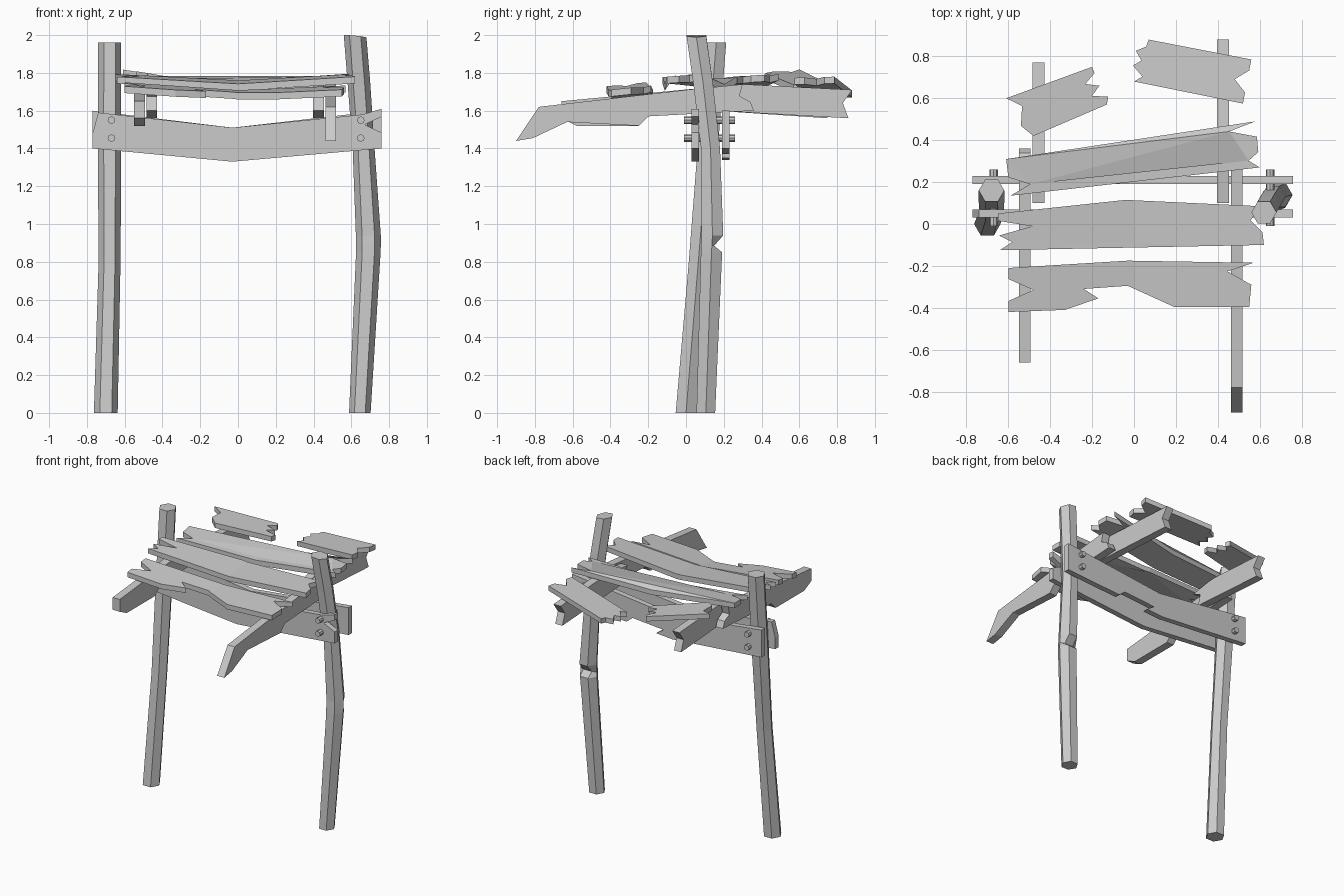
import bpy, bmesh, math
from mathutils import Vector

cube = bpy.data.objects.get("Cube")
if cube:
    bpy.data.objects.remove(cube, do_unlink=True)

GREY = (.6, .6, .6, 1)
wood = bpy.data.materials.new("weathered_grey")
wood.use_nodes = True
wood.diffuse_color = GREY
wood.node_tree.nodes["Principled BSDF"].inputs["Base Color"].default_value = GREY


def finish(name, bm):
    """Turn a bmesh into a named grey wooden part."""
    bmesh.ops.recalc_face_normals(bm, faces=bm.faces[:])
    mesh = bpy.data.meshes.new(name)
    bm.to_mesh(mesh)
    bm.free()
    mesh.materials.append(wood)
    part = bpy.data.objects.new(name, mesh)
    bpy.context.scene.collection.objects.link(part)
    return part


def splinters(start, end, depths):
    """Evenly spaced teeth from start to end, each pushed inward by its depth."""
    start, end = Vector(start), Vector(end)
    along = end - start
    inward = Vector((-along.y, along.x)).normalized()
    count = len(depths) + 1
    teeth = [start + along * (i / count) + inward * d for i, d in enumerate(depths, 1)]
    return [start, *teeth, end]


def flat(u, v, w):
    return Vector((u, v, w))


def upright(u, v, w):
    return Vector((u, w, v))


def lengthwise(u, v, w):
    return Vector((w, u, v))


def board(name, outline, place, near, thickness, sag=0, slope_x=0, slope_y=0):
    """Extrude an outline into a board, then fold it at the middle and tilt it."""
    bm = bmesh.new()
    face = bm.faces.new([bm.verts.new(place(u, v, near)) for u, v in outline])
    extruded = bmesh.ops.extrude_face_region(bm, geom=[face])["geom"]
    bmesh.ops.translate(bm, vec=place(0, 0, thickness),
                        verts=[g for g in extruded if isinstance(g, bmesh.types.BMVert)])
    bmesh.ops.triangulate(bm, faces=[f for f in bm.faces if len(f.verts) > 4])
    if sag:
        bmesh.ops.bisect_plane(bm, geom=bm.verts[:] + bm.edges[:] + bm.faces[:],
                               plane_co=(0, 0, 0), plane_no=(1, 0, 0))
    for v in bm.verts:
        v.co.z += sag * abs(v.co.x) + slope_x * v.co.x + slope_y * v.co.y
    bmesh.ops.dissolve_limit(bm, angle_limit=.01, verts=bm.verts[:], edges=bm.edges[:])
    return finish(name, bm)


def post(name, rings, notch_ring=None):
    """Six-sided log lofted through rings of x, y, z and radius."""
    bm = bmesh.new()
    loops = []
    for index, (x, y, z, radius) in enumerate(rings):
        loop = []
        for corner in range(6):
            angle = corner * math.pi / 3
            offset = radius * math.sin(angle)
            if index == notch_ring and offset > .01:
                offset -= .045
            loop.append(bm.verts.new((x + radius * math.cos(angle), y + offset, z)))
        loops.append(loop)
    for low, high in zip(loops, loops[1:]):
        for k in range(6):
            bm.faces.new((low[k], low[k - 1], high[k - 1], high[k]))
    bm.faces.new(loops[0])
    bm.faces.new(loops[-1])
    return finish(name, bm)


# Posts: one leaning, one bowed with a notch and a slanted top
post("right_post", [(-.7, 0, 0, .063), (-.68, .065, .8, .058),
                    (-.68, .115, 1.4, .062), (-.68, .16, 1.96, .061)])
bowed = post("left_post", [(.645, .105, 0, .057), (.69, .135, .85, .065),
                           (.69, .137, .885, .066), (.69, .14, .94, .066),
                           (.665, .13, 1.4, .058), (.64, .09, 1.75, .06),
                           (.62, .055, 1.99, .06)], notch_ring=2)
for v in bowed.data.vertices:
    if v.co.z > 1.95:
        v.co.z += .01 - .2 * max(0, v.co.x - .62)

# Cross beams clamping the posts
BEAM_THICKNESS = .04
board("front_beam",
      [(-.77, 1.4), (-.03, 1.33)]
      + splinters((.76, 1.4), (.76, 1.61), (0, 0, .09, 0))
      + [(.66, 1.58), (-.03, 1.51), (-.74, 1.59), (-.77, 1.48)],
      upright, .03, BEAM_THICKNESS)
board("rear_beam",
      [(-.77, 1.4), (-.05, 1.34), (.08, 1.35), (.02, 1.39), (.27, 1.41), (.32, 1.37),
       (.76, 1.4), (.76, 1.6), (-.03, 1.51), (-.77, 1.6)],
      upright, .19, BEAM_THICKNESS)

# Bolts through both beams
for side, x in (("right", -.67), ("left", .65)):
    for level, z in (("lower", 1.455), ("upper", 1.55)):
        bpy.ops.mesh.primitive_cylinder_add(vertices=8, radius=.02, depth=.27,
                                            location=(x, .125, z),
                                            rotation=(math.pi / 2, 0, 0))
        bolt = bpy.context.object
        bolt.name = f"{side}_{level}_bolt"
        bolt.data.materials.append(wood)

# Broken joists, in a front and a rear length on each side
JOIST_THICKNESS = .057
front_ends = {
    "left": ([(-.78, 1.62), (-.9, 1.44), (-.81, 1.455), (-.63, 1.54)], .462),
    "right": ([(-.66, 1.65), (-.66, 1.56), (-.58, 1.52)], -.55),
}
for side, (tip, x) in front_ends.items():
    board(f"{side}_front_joist",
          tip + [(-.25, 1.52), (-.2, 1.57)]
          + splinters((.36, 1.6), (.3, 1.74), (0, .04)) + [(0, 1.71)],
          lengthwise, x, JOIST_THICKNESS)
for side, x, back in (("left", .397, .88), ("right", -.485, .77)):
    board(f"{side}_rear_joist",
          splinters((back - .02, 1.56), (back, 1.71), (.04,))
          + [(.3, 1.74)] + splinters((.1, 1.71), (.15, 1.6), (.05,)),
          lengthwise, x, JOIST_THICKNESS)


# Deck planks
def plank(name, left_end, right_end, left_teeth, right_teeth, height,
          front_edge=(), back_edge=(), **tilt):
    """Board between two splintered ends; each end is its front and back corner."""
    outline = [*splinters(right_end[0], right_end[1], right_teeth), *back_edge,
               *splinters(left_end[1], left_end[0], left_teeth), *front_edge]
    board(name, outline, flat, height, .036, **tilt)


plank("front_plank", [(-.6, -.42), (-.6, -.21)], [(.55, -.395), (.57, -.185)],
      (0, .12, 0), (0, 0, .12), 1.69,
      front_edge=[(-.33, -.41), (-.17, -.355), (-.24, -.31), (-.03, -.295), (.19, -.395)],
      back_edge=[(-.03, -.175)], sag=.06, slope_x=-.015, slope_y=.1)
plank("middle_plank", [(-.64, -.125), (-.65, .05)], [(.62, -.1), (.6, .085)],
      (0, .16, 0, .06), (0, .05), 1.715,
      back_edge=[(-.04, .115)], sag=.06, slope_y=.08)
plank("back_plank", [(-.59, .135), (-.61, .31)], [(.6, .27), (.58, .49)],
      (0, 0, .1), (.05, 0, 0, 0, .13), 1.69, sag=.06, slope_y=.07)
plank("right_loose_plank", [(-.48, .42), (-.61, .6)], [(-.13, .57), (-.2, .75)],
      (.04, -.02), (-.02, .05, 0, .06, 0), 1.69, slope_x=-.17, slope_y=-.02)
plank("left_loose_plank", [(0, .68), (.07, .88)], [(.52, .575), (.56, .785)],
      (0, -.04, 0, -.03, .03), (0, .06, 0), 1.66, slope_x=.15)
